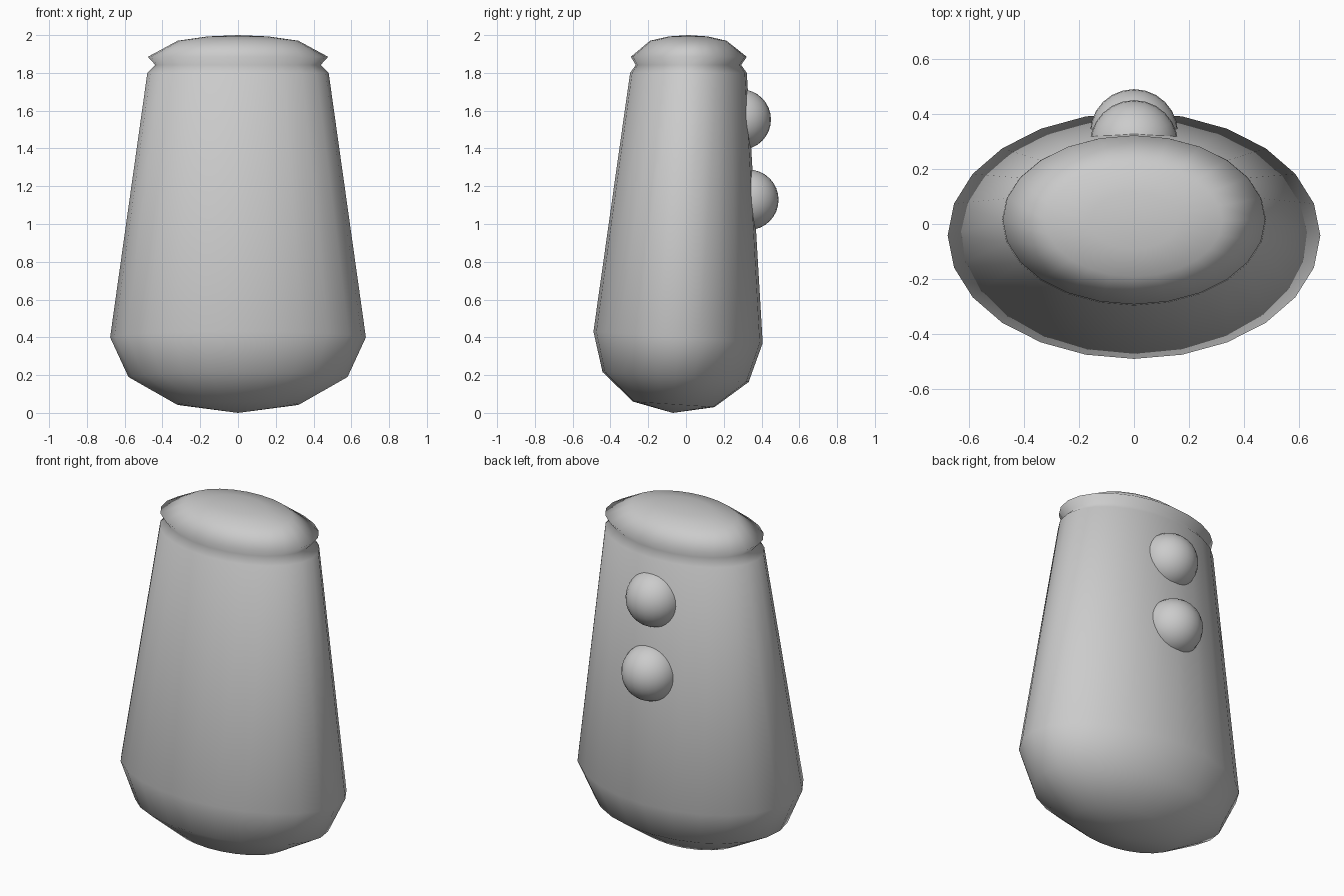
import bpy, bmesh
from math import cos, sin, tau

if "Cube" in bpy.data.objects:
    bpy.data.objects.remove(bpy.data.objects["Cube"])

SIDES = 24
TILT = 0.068


def loft(name, rings, bottom, top):
    """Skin oval rings (z, centre y, half width, half depth, tilt), closed by two poles."""
    bm = bmesh.new()
    loops = []
    for z, cy, rx, ry, tilt in rings:
        loop = []
        for i in range(SIDES):
            a = tau * i / SIDES
            dy = ry * sin(a)
            loop.append(bm.verts.new((rx * cos(a), cy + dy, z - tilt * dy)))
        loops.append(loop)
    for lo, hi in zip(loops, loops[1:]):
        for i in range(SIDES):
            j = (i + 1) % SIDES
            bm.faces.new((lo[i], lo[j], hi[j], hi[i]))
    low, high = bm.verts.new(bottom), bm.verts.new(top)
    for i in range(SIDES):
        j = (i + 1) % SIDES
        bm.faces.new((low, loops[0][j], loops[0][i]))
        bm.faces.new((high, loops[-1][i], loops[-1][j]))
    bmesh.ops.recalc_face_normals(bm, faces=bm.faces)
    for f in bm.faces:
        f.smooth = True
    mesh = bpy.data.meshes.new(name)
    bm.to_mesh(mesh)
    bm.free()
    obj = bpy.data.objects.new(name, mesh)
    bpy.context.collection.objects.link(obj)
    return obj


# Torso: rounded tilted base, tapering wall, neck groove and domed cap
loft("torso", [
    (0.045, -0.065, 0.325, 0.215, TILT),
    (0.19, -0.055, 0.58, 0.387, TILT),
    (0.40, -0.042, 0.677, 0.448, TILT),
    (1.80, 0.013, 0.48, 0.309, 0),
    (1.842, 0.013, 0.438, 0.279, 0),
    (1.885, 0.015, 0.477, 0.307, 0),
    (1.97, 0.012, 0.32, 0.203, 0),
    (1.993, 0.012, 0.16, 0.103, 0),
], (0, -0.07, 0.0), (0, 0.012, 2.0))

# Round knobs on the back
for name, y, z in (("upper_knob", 0.29, 1.553), ("lower_knob", 0.33, 1.128)):
    bpy.ops.mesh.primitive_uv_sphere_add(segments=24, ring_count=16, radius=0.16, location=(0, y, z))
    knob = bpy.context.object
    knob.name = name
    bpy.ops.object.shade_smooth()
